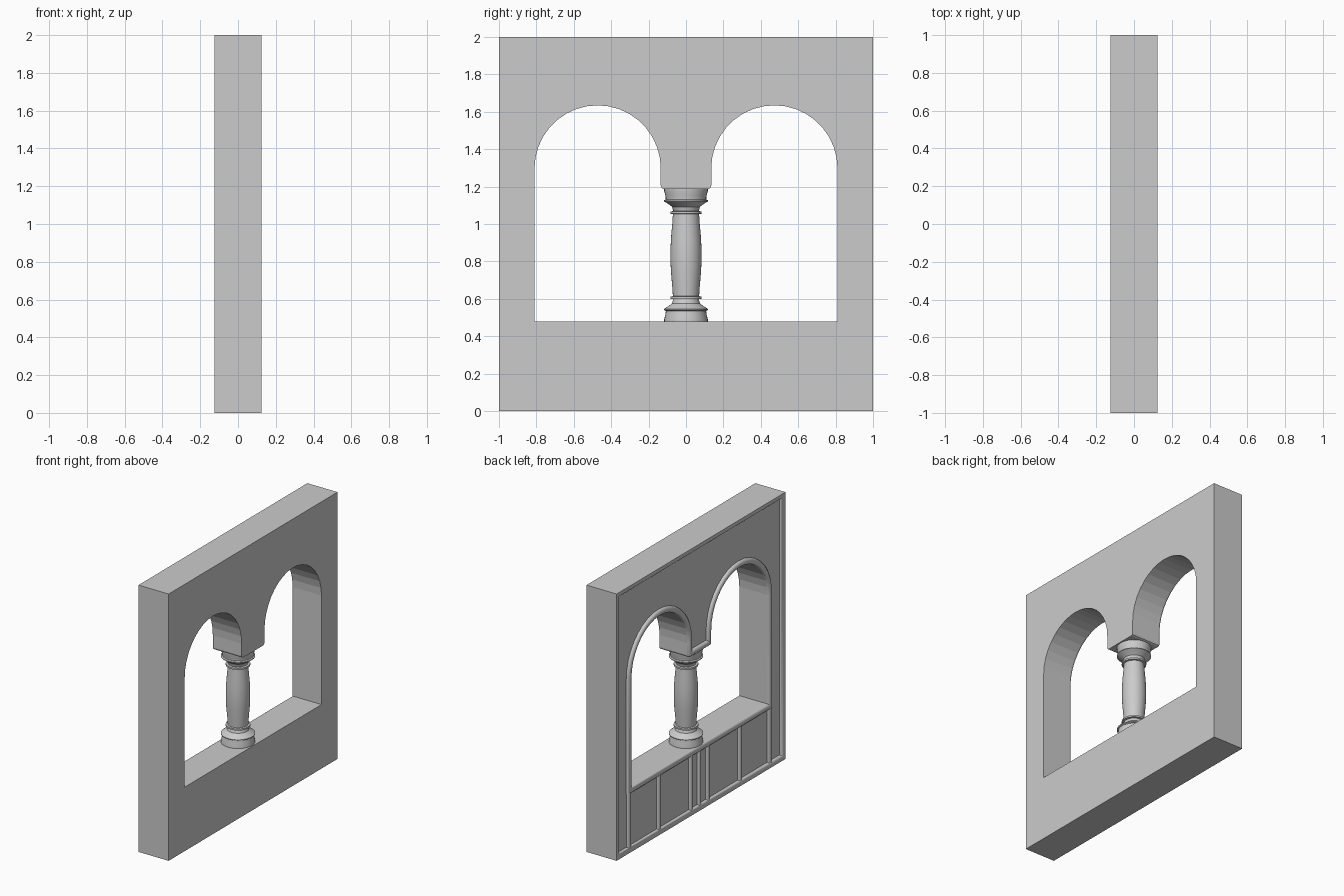
import bpy, bmesh, math
from mathutils import Vector

cube = bpy.data.objects.get("Cube")
if cube:
    bpy.data.objects.remove(cube, do_unlink=True)

stone = bpy.data.materials.new("grey stone")
stone.use_nodes = True
stone.diffuse_color = (0.6, 0.6, 0.6, 1)
stone.node_tree.nodes["Principled BSDF"].inputs["Base Color"].default_value = (0.6, 0.6, 0.6, 1)

FRONT, BACK = 0.125, -0.103   # plain face, recessed decorated face
RELIEF = 0.022                # mouldings rise back to the full depth
SILL, CAP = 0.48, 1.187       # bottom and top of the column


def finish(bm, name, angle=None):
    bmesh.ops.recalc_face_normals(bm, faces=bm.faces)
    mesh = bpy.data.meshes.new(name)
    bm.to_mesh(mesh)
    bm.free()
    mesh.materials.append(stone)
    obj = bpy.data.objects.new(name, mesh)
    bpy.context.collection.objects.link(obj)
    if angle:
        bpy.ops.object.select_all(action='DESELECT')
        obj.select_set(True)
        bpy.context.view_layer.objects.active = obj
        bpy.ops.object.shade_smooth_by_angle(angle=math.radians(angle))
    return obj


def offset(path, d):
    """Mitred offset of a closed counter-clockwise (y, z) path; positive is outward."""
    out = []
    for i, p in enumerate(path):
        a = (p - path[i - 1]).normalized()
        b = (path[(i + 1) % len(path)] - p).normalized()
        na, nb = Vector((a.y, -a.x)), Vector((b.y, -b.x))
        out.append(p + (na + nb) * d / (1 + na.dot(nb)))
    return out


def moulding(name, path, profile, angle):
    """Sweep a closed profile of (offset, height) around the path."""
    bm = bmesh.new()
    rings = [[bm.verts.new((BACK - h, p.x, p.y)) for p in offset(path, d)]
             for d, h in profile]
    for i, ring in enumerate(rings):
        prev = rings[i - 1]
        for j in range(len(ring)):
            bm.faces.new((prev[j - 1], prev[j], ring[j], ring[j - 1]))
    return finish(bm, name, angle)


# Outlines: square wall and the twin-arched opening
square = [Vector(c) for c in ((-1, 0), (1, 0), (1, 2), (-1, 2))]
steps, radius, centre = 18, 0.3375, Vector((0.4725, 1.297))
half = [Vector((0.81, SILL))]
for i in range(steps + 1):
    t = math.pi * i / steps
    half.append(centre + radius * Vector((math.cos(t), math.sin(t))))
half += [Vector(c) for c in ((0.135, 1.205), (0.13, 1.192), (0.12, CAP))]
opening = half + [Vector((-p.x, p.y)) for p in reversed(half)]

# Wall slab with the opening
bm = bmesh.new()
for loop in (square, opening):
    vs = [bm.verts.new((BACK, p.x, p.y)) for p in loop]
    for i in range(len(vs)):
        bm.edges.new((vs[i - 1], vs[i]))
bmesh.ops.triangle_fill(bm, use_beauty=True, edges=bm.edges[:])
ext = bmesh.ops.extrude_face_region(bm, geom=bm.faces[:])
bmesh.ops.translate(bm, vec=(FRONT - BACK, 0, 0),
                    verts=[g for g in ext["geom"] if isinstance(g, bmesh.types.BMVert)])
finish(bm, "wall")

# Outer frame and the rounded bead around the opening
moulding("frame_moulding", square,
         [(0, 0), (0, RELIEF), (-0.02, RELIEF), (-0.031, 0.018), (-0.038, 0.01), (-0.04, 0)], 35)
bead_width = 0.045
bead = [(0, 0)]
for i in range(7):
    t = math.pi * i / 6
    bead.append((bead_width * (1 - math.cos(t)) / 2, 0.004 + (RELIEF - 0.004) * math.sin(t)))
bead.append((bead_width, 0))
moulding("arch_moulding", opening, bead, 40)

# Upright bars dividing the lower panels
for n, (y, width) in enumerate([(-0.8325, 0.04), (-0.48, 0.03), (-0.1, 0.03), (0, 0.03),
                                (0.1, 0.03), (0.48, 0.03), (0.8325, 0.04)]):
    bm = bmesh.new()
    ends = []
    for z in (0.03, 0.445):
        ends.append([bm.verts.new((BACK - 0.018 * math.sin(math.pi * k / 6),
                                   y - width / 2 * math.cos(math.pi * k / 6), z))
                     for k in range(7)])
    for k in range(7):
        bm.faces.new((ends[0][k - 1], ends[0][k], ends[1][k], ends[1][k - 1]))
    bm.faces.new(ends[0])
    bm.faces.new(ends[1])
    finish(bm, f"panel_bar_{n + 1}", 40)

# Turned column, mirrored about its middle height: (radius, height above sill)
lower = [(0.117, 0), (0.117, 0.01), (0.11, 0.035), (0.108, 0.055), (0.117, 0.06), (0.117, 0.066),
         (0.092, 0.082), (0.075, 0.095), (0.068, 0.118), (0.084, 0.12), (0.084, 0.132),
         (0.07, 0.134), (0.073, 0.18), (0.08, 0.26), (0.083, 0.32)]
height = CAP - SILL
profile = lower + [(r, height - h) for r, h in reversed(lower)]
bm = bmesh.new()
sides = 32
rings = [[bm.verts.new((r * math.cos(2 * math.pi * k / sides),
                        r * math.sin(2 * math.pi * k / sides), SILL + h))
          for k in range(sides)] for r, h in profile]
for a, b in zip(rings, rings[1:]):
    for k in range(sides):
        bm.faces.new((a[k - 1], a[k], b[k], b[k - 1]))
bm.faces.new(rings[0])
bm.faces.new(rings[-1])
finish(bm, "column", 35)
